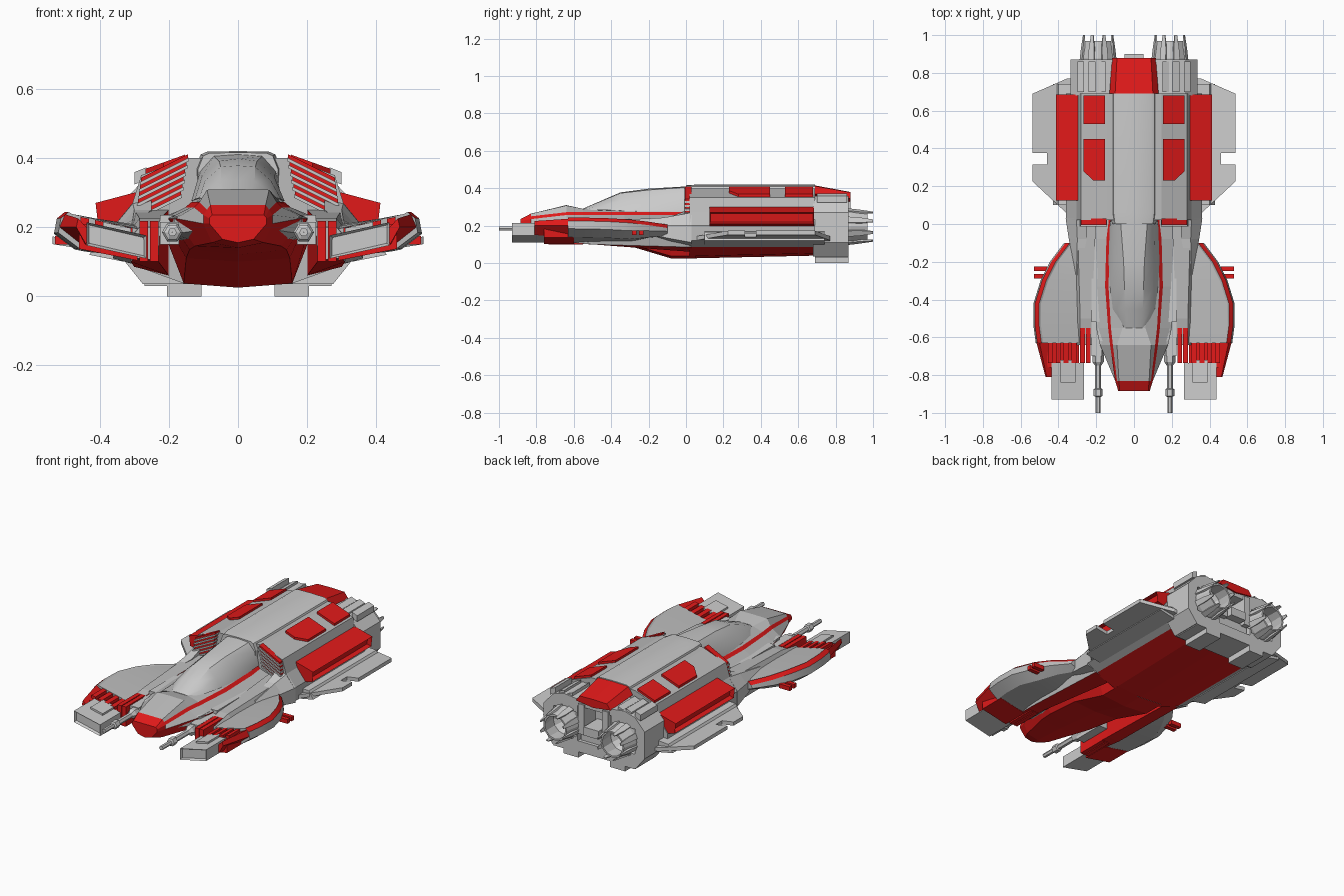
import bpy, bmesh, math

if "Cube" in bpy.data.objects:
    bpy.data.objects.remove(bpy.data.objects["Cube"])

RED = bpy.data.materials.new("red_paint")
RED.diffuse_color = (0.75, 0.01, 0.01, 1)
RED.use_nodes = True
RED.node_tree.nodes["Principled BSDF"].inputs["Base Color"].default_value = RED.diffuse_color
GREY = bpy.data.materials.new("grey_metal")
GREY.diffuse_color = (0.5, 0.5, 0.5, 1)
GREY.use_nodes = True
GREY.node_tree.nodes["Principled BSDF"].inputs["Base Color"].default_value = GREY.diffuse_color


def make(name, verts, faces, reds=None, mirror=False, smooth=None):
    me = bpy.data.meshes.new(name)
    me.from_pydata(verts, [], faces)
    if reds is True:
        me.materials.append(RED)
    elif reds:
        me.materials.append(GREY)
        me.materials.append(RED)
        for f, r in zip(me.polygons, reds):
            f.material_index = int(r)
    bm = bmesh.new()
    bm.from_mesh(me)
    bmesh.ops.recalc_face_normals(bm, faces=bm.faces)
    bm.to_mesh(me)
    bm.free()
    ob = bpy.data.objects.new(name, me)
    bpy.context.collection.objects.link(ob)
    if mirror:
        m = ob.modifiers.new("mirror", 'MIRROR')
        m.use_mirror_merge = False
    if smooth:
        bpy.ops.object.select_all(action='DESELECT')
        ob.select_set(True)
        bpy.context.view_layer.objects.active = ob
        bpy.ops.object.shade_smooth_by_angle(angle=math.radians(smooth))
    return ob


def loft(name, rings, half=False, red=None, **kw):
    """Join (y, [(x, z)...]) sections; half sections run top centre to bottom centre."""
    h = len(rings[0][1]) - 1
    if half:
        rings = [(y, p + [(-x, z) for x, z in p[-2:0:-1]]) for y, p in rings]
    n = len(rings[0][1])
    verts = [(x, y, z) for y, p in rings for x, z in p]
    faces, reds = [], []
    for i in range(len(rings) - 1):
        for j in range(n):
            k = (j + 1) % n
            faces.append((i*n + j, i*n + k, i*n + n + k, i*n + n + j))
            s = 2*h - 1 - j if half and j >= h else j
            reds.append(red(i, s) if callable(red) else False)
    faces += [tuple(range(n)), tuple(range(len(verts) - n, len(verts)))]
    reds += [callable(red) and red(0, -1), False]
    return make(name, verts, faces, True if red is True else (reds if red else None), **kw)


def box(name, x, y, z, red=None, slope=0, mirror=True):
    """Box from ranges; slope shears z along x."""
    c = (x[0] + x[1]) / 2
    p = [(a, b + slope*(a - c)) for a, b in ((x[0], z[0]), (x[1], z[0]), (x[1], z[1]), (x[0], z[1]))]
    return loft(name, [(y[0], p), (y[1], p)], red=red, mirror=mirror)


def plate(name, outline, z_at, thick, red=None):
    n = len(outline)
    v = [(x, y, z_at(x)) for x, y in outline] + [(x, y, z_at(x) - thick) for x, y in outline]
    f = [tuple(range(n)), tuple(range(n, 2*n))] + [(i, (i+1) % n, (i+1) % n + n, i + n) for i in range(n)]
    return make(name, v, f, red, mirror=True)


def lathe(name, prof, cx, cz, sides, **kw):
    """Closed (radius, y) profile turned around a lengthwise axis."""
    n = len(prof)
    v = [(cx + r*math.cos(a), y, cz + r*math.sin(a))
         for a in [2*math.pi*i/sides for i in range(sides)] for r, y in prof]
    f = [(i*n + j, i*n + (j+1) % n, ((i+1) % sides)*n + (j+1) % n, ((i+1) % sides)*n + j)
         for i in range(sides) for j in range(n)]
    return make(name, v, f, mirror=True, **kw)


# Main rear hull with red belly
def hull(w, b):
    return [(0, .405), (.10, .40), (.145, .40), (.28, .35), (.305, .27), (w, .2), (w, .12),
            (.29, .085), (.157, b + .012), (0, b)]
loft("rear_hull", [(.02, hull(.36, .025)), (.69, hull(.36, .04))], half=True, red=lambda i, s: s >= 7)
# Raised rounded spine
spine = [(0, .42), (.09, .418), (.108, .41), (.125, .37), (.12, .3), (0, .3)]
loft("spine", [(0, [(x*.93, z - .004) for x, z in spine]), (.06, spine), (.69, spine)], half=True, smooth=25)
loft("tail_cover", [(.69, [(0, .415), (.1, .412), (.13, .37), (0, .34)]),
                    (.88, [(0, .38), (.09, .378), (.115, .345), (0, .33)])], half=True, red=True)

# Forward fuselage with red nose, side stripe and belly
fore = [
    (-.885, [(0, .235), (.075, .235), (.08, .23), (.083, .225), (.083, .21), (.045, .165), (0, .155)]),
    (-.83, [(0, .264), (.08, .264), (.09, .25), (.1, .235), (.1, .21), (.075, .155), (0, .14)]),
    (-.64, [(0, .31), (.09, .308), (.112, .272), (.127, .257), (.18, .225), (.125, .145), (0, .13)]),
    (-.55, [(0, .29), (.06, .29), (.122, .272), (.137, .257), (.2, .225), (.14, .135), (0, .12)]),
    (-.33, [(0, .31), (.08, .305), (.135, .272), (.153, .257), (.215, .225), (.15, .11), (0, .1)]),
    (-.08, [(0, .31), (.1, .305), (.128, .272), (.146, .257), (.23, .225), (.157, .037), (0, .025)]),
    (.05, [(0, .31), (.1, .305), (.115, .272), (.13, .257), (.23, .225), (.157, .037), (0, .025)])]
loft("forward_fuselage", fore, half=True, red=lambda i, s: i == 0 or s in (-1, 2, 4, 5))
# Canopy
loft("canopy", [
    (-.55, [(0, .292), (.035, .292), (.055, .288), (.06, .28), (0, .27)]),
    (-.45, [(0, .335), (.048, .333), (.09, .305), (.112, .285), (0, .27)]),
    (-.35, [(0, .378), (.05, .374), (.095, .335), (.125, .28), (0, .27)]),
    (-.2, [(0, .398), (.055, .391), (.105, .345), (.135, .275), (0, .27)]),
    (0, [(0, .41), (.07, .405), (.11, .36), (.128, .275), (0, .27)]),
    (.05, [(0, .412), (.075, .407), (.11, .37), (.12, .275), (0, .27)])], half=True, smooth=28)

# Side cowls running forward from the hull
loft("side_cowl", [
    (-.27, [(.29, .22), (.305, .22), (.31, .2), (.31, .17), (.29, .16)]),
    (-.08, [(.25, .25), (.3, .25), (.345, .2), (.345, .13), (.26, .1)]),
    (.03, [(.25, .29), (.305, .27), (.362, .2), (.362, .11), (.26, .08)])], mirror=True)
# Belly flanks and inner arms, red underneath
loft("inner_arm", [
    (-.64, [(.225, .2), (.285, .2), (.31, .17), (.3, .11), (.23, .105)]),
    (-.5, [(.225, .225), (.285, .225), (.32, .18), (.31, .1), (.23, .1)]),
    (.03, [(.2, .25), (.3, .25), (.33, .19), (.3, .085), (.2, .06)])],
    red=lambda i, s: s in (3, 4), mirror=True)
box("arm_deck", (.18, .225), (-.52, .03), (.2, .235))
box("arm_tip_inner", (.23, .255), (-.735, -.55), (.1, .218), True)
box("arm_tip_outer", (.26, .285), (-.735, -.55), (.1, .218), True)
# Intake louvres on the shoulder fronts
for i in range(6):
    box(f"louvre_{i}", (.145 + .004*i, .28 + .003*i), (-.005, .03), (.366 - .021*i, .377 - .021*i), True, -.5)
    box(f"louvre_frame_{i}", (.142 + .004*i, .283 + .003*i), (-.012, .03), (.356 - .021*i, .366 - .021*i), None, -.5)

# Side pods with a red outer edge
def pod(xi, xo, zo, zi, t):
    return [(xi, zi), (xo - .04, zo), (xo - .03, zo + .006), (xo - .008, zo - .012),
            (xo, zo - .6*t), (xo - .06, zo - 1.1*t), (xi, zi - t)]
loft("side_pod", [
    (-.1, pod(.28, .37, .2, .2, .05)), (-.2, pod(.28, .445, .215, .205, .07)),
    (-.3, pod(.28, .495, .227, .205, .09)), (-.42, pod(.28, .532, .234, .205, .09)),
    (-.54, pod(.28, .532, .237, .2, .09)), (-.63, pod(.29, .52, .238, .195, .09))],
    red=lambda i, s: s == 2, mirror=True, smooth=20)
loft("pod_red_edge", [(-.81, [(.43, .19), (.462, .225), (.468, .2), (.44, .15)]),
                      (-.63, [(.43, .2), (.5, .237), (.516, .2), (.44, .14)])], red=True, mirror=True)
# Pod front: red ribs and grey blunt box with a recessed slot
box("pod_neck", (.29, .46), (-.76, -.6), (.12, .195), True, .2)
for i in range(4):
    box(f"pod_rib_{i}", (.305 + .042*i, .33 + .042*i), (-.735, -.62), (.18 + .008*i, .2 + .009*i), True, .2)
tip = box("pod_tip", (.265, .438), (-.93, -.735), (.128, .195), None, .22)
bm = bmesh.new()
bm.from_mesh(tip.data)
bm.faces.ensure_lookup_table()
front = [f for f in bm.faces if f.calc_center_median().y < -.92]
bmesh.ops.inset_region(bm, faces=front, thickness=.01, depth=-.015)
bm.to_mesh(tip.data)
bm.free()
box("pod_tip_rail", (.31, .39), (-.84, -.72), (.19, .206), None, .22)
for y in (-.238, -.277):
    box("side_thruster", (.46, .53), (y - .012, y + .012), (.15, .175), True)

# Guns
lathe("gun", [(.001, -.6), (.03, -.6), (.03, -.73), (.016, -.75), (.016, -.87), (.024, -.875), (.024, -.91),
              (.013, -.915), (.013, -1), (.001, -1)], .19, .185, 6)
box("gun_mount", (.17, .225), (-.7, -.5), (.15, .215))
loft("fuselage_flank", [(-.74, [(.09, .23), (.12, .22), (.12, .19), (.09, .17)]),
                        (-.62, [(.1, .25), (.185, .23), (.185, .18), (.1, .15)]),
                        (-.3, [(.1, .25), (.21, .23), (.21, .18), (.1, .12)])], mirror=True)

# Stub wings with a notch
plate("stub_wing", [(.3, .77), (.355, .77), (.537, .69), (.537, .375), (.46, .375), (.46, .315), (.537, .315),
                    (.537, .225), (.36, .06), (.3, .06)], lambda x: .135 + .16*(x - .3), .022)
loft("wing_root", [(.1, [(.33, .17), (.4, .165), (.43, .12), (.33, .1)]),
                   (.74, [(.33, .17), (.4, .165), (.43, .12), (.33, .1)])], mirror=True)
# Red side panels with a sunken window
sec = [(.28, .305), (.412, .27), (.405, .21), (.3, .185)]
panel = loft("side_panel", [(.125, sec), (.685, sec)], red=True, mirror=True)
bm = bmesh.new()
bm.from_mesh(panel.data)
outer = [f for f in bm.faces if f.normal.x > .9]
bmesh.ops.inset_region(bm, faces=outer, thickness=.01, depth=-.025)
bm.to_mesh(panel.data)
bm.free()
# Red roof patches
roof = lambda x: .409 - .36*(x - .155)
plate("roof_patch_rear", [(.153, .53), (.268, .53), (.268, .68), (.153, .68)], roof, .025, True)
plate("roof_patch_front", [(.153, .23), (.215, .23), (.268, .28), (.268, .45), (.153, .45)], roof, .025, True)

# Engine block, hollowed between the nozzles
blk = [(0, .35), (.12, .35), (.2, .36), (.27, .34), (.335, .27), (.335, .11), (.275, .035), (0, .035)]
block = loft("engine_block", [(.68, blk), (.87, blk)], half=True)
for nm, x, z in (("bay_cutter", (-.11, .11), (.1, .31)), ("port_cutter", (.12, .27), (.12, .27))):
    cut = box(nm, x, (.77, .95), z, mirror=nm == "port_cutter")
    cut.hide_render = True
    cut.hide_viewport = True
    m = block.modifiers.new(nm, 'BOOLEAN')
    m.object = cut
    m.solver = 'EXACT'
box("bay_shelf", (-.1, .1), (.75, .85), (.1, .16), mirror=False)
box("bay_core", (-.05, .05), (.75, .9), (.16, .21), mirror=False)
box("bay_strut", (.06, .1), (.75, .88), (.15, .33))
box("landing_foot", (.105, .205), (.69, .87), (0, .09))
box("foot_step", (.2, .27), (.69, .87), (.03, .1))
for x in (.15, .205, .265):
    box("block_rib", (x, x + .035), (.7, .86), (.33, .366), None, -.4)
# Nozzles with long petals
lathe("nozzle", [(.07, .8), (.09, .8), (.094, .88), (.078, .97), (.068, .97), (.075, .88), (.03, .82)],
      .19, .195, 12)
for i in range(8):
    a = math.pi*(i + .5)/4
    c, s = math.cos(a), math.sin(a)
    def petal(r, w, t):
        return [(.19 + c*q - s*u, .195 + s*q + c*u) for q, u in ((r, -w), (r + t, -w), (r + t, w), (r, w))]
    loft(f"nozzle_petal_{i}", [(.86, petal(.085, .017, .015)), (.93, petal(.08, .015, .012)),
                               (1, petal(.078, .007, .006))], mirror=True)
